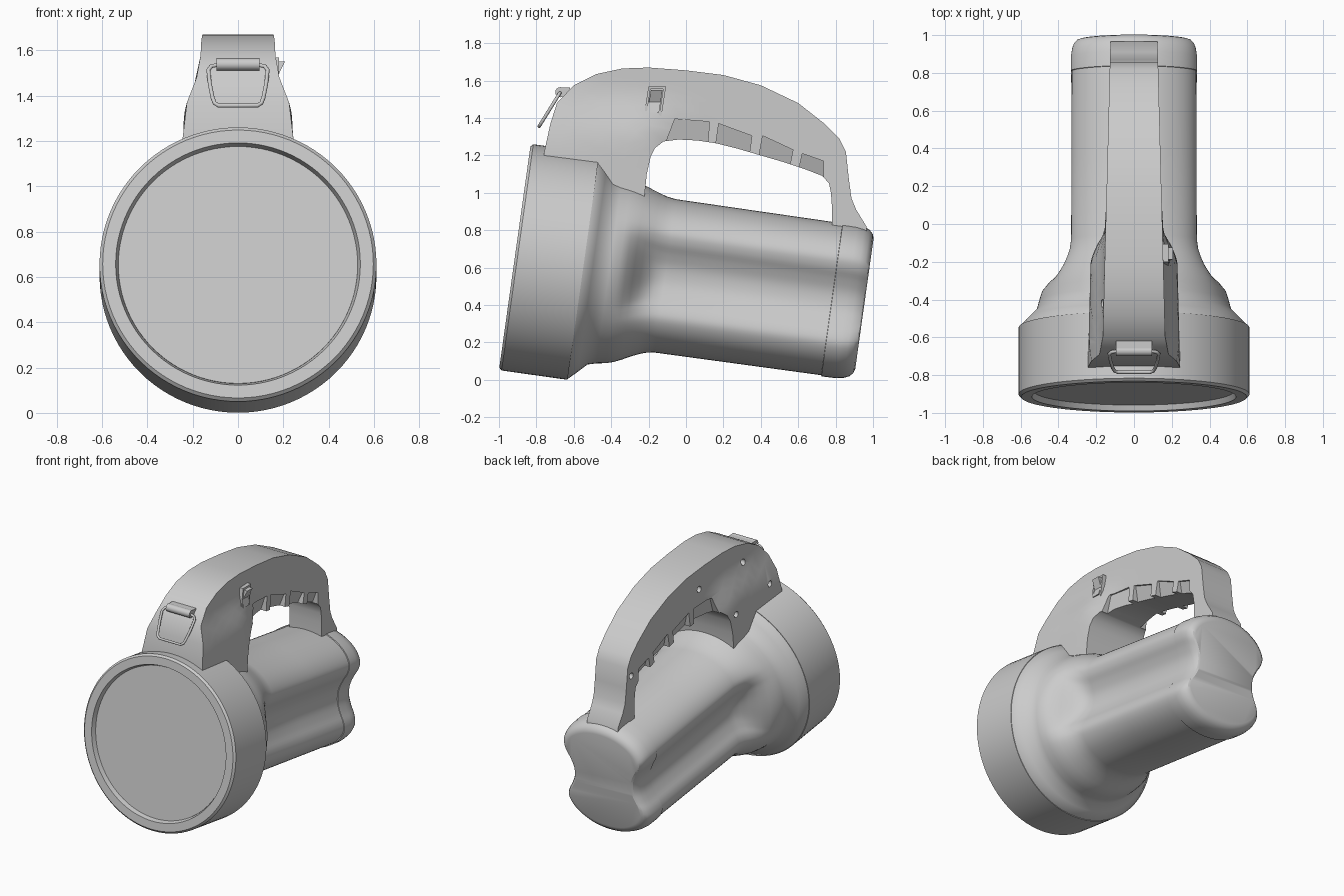
import bpy, bmesh
from math import sin, cos, pi, radians
from mathutils import Vector, Matrix

if "Cube" in bpy.data.objects:
    bpy.data.objects.remove(bpy.data.objects["Cube"])

# Tilted lamp axis: x stays x, u is "up" across the axis, s runs along it
ORG, AX, UP = Vector((0, -0.915, 0.657)), Vector((0, 0.990, -0.139)), Vector((0, 0.139, 0.990))


def P(x, u, s):
    return ORG + Vector((x, 0, 0)) + UP * u + AX * s


def finish(name, bm, angle=35):
    bmesh.ops.recalc_face_normals(bm, faces=bm.faces)
    me = bpy.data.meshes.new(name)
    bm.to_mesh(me)
    bm.free()
    ob = bpy.data.objects.new(name, me)
    bpy.context.collection.objects.link(ob)
    activate(ob)
    bpy.ops.object.shade_smooth_by_angle(angle=radians(angle))
    return ob


def activate(ob):
    bpy.ops.object.select_all(action='DESELECT')
    ob.select_set(True)
    bpy.context.view_layer.objects.active = ob


def loft(name, rings, angle=35):
    """Skin closed rings of points and cap both ends."""
    bm = bmesh.new()
    rows = [[bm.verts.new(p) for p in r] for r in rings]
    n = len(rows[0])
    for a, b in zip(rows, rows[1:]):
        for i in range(n):
            j = (i + 1) % n
            bm.faces.new((a[i], a[j], b[j], b[i]))
    bm.faces.new(rows[0])
    bm.faces.new(rows[-1])
    return finish(name, bm, angle)


def circle(r, s, n=96):
    return [P(r * sin(2 * pi * i / n), r * cos(2 * pi * i / n), s) for i in range(n)]


def prism(bm, yz, xa, xb):
    """Block from a yz polygon, with inner and outer x per corner."""
    a = [bm.verts.new((x, y, z)) for x, (y, z) in zip(xa, yz)]
    b = [bm.verts.new((x, y, z)) for x, (y, z) in zip(xb, yz)]
    n = len(a)
    bm.faces.new(a)
    bm.faces.new(b[::-1])
    for i in range(n):
        bm.faces.new((a[i], b[i], b[(i + 1) % n], a[(i + 1) % n]))


def step(a, b, v):
    t = max(0, min(1, (v - a) / (b - a)))
    return t * t * (3 - 2 * t)


# Lamp head with recessed front, and lens
loft("lamp_head", [circle(r, s) for s, r in
     ((0.04, 0.527), (0, 0.54), (0, 0.597), (0.014, 0.611), (0.37, 0.611))], 25)
loft("lens", [circle(0.528, 0.03), circle(0.528, 0.06)])

# Body cross-section: domed top and bottom, scooped sides
quarter = [(0, .412), (.12, .398), (.22, .357), (.29, .302), (.329, .235),
           (.322, .175), (.29, .115), (.265, .055), (.258, 0)]
half = quarter + [(x, -z) for x, z in quarter[-2::-1]]
full = [Vector(p) for p in half + [(-x, z) for x, z in half[-2:0:-1]]]
section = []
for i in range(len(full)):
    p0, p1, p2, p3 = (full[(i + k) % len(full)] for k in (-1, 0, 1, 2))
    for t in (0, .25, .5, .75):
        section.append(.5 * (2 * p1 + (p2 - p0) * t + (2 * p0 - 5 * p1 + 4 * p2 - p3) * t * t
                             + (3 * p1 - p0 - 3 * p2 + p3) * t ** 3))


def body_ring(s, r, t):
    """Blend from a circle (t=0) to the scooped section (t=1)."""
    pts = [p.normalized().lerp(p / .412, t) * r for p in section]
    return [P(p.x, p.y + .012 * t, s) for p in pts]


loft("body", [body_ring(*v) for v in
     ((.36, .607, 0), (.37, .607, 0), (.42, .56, 0), (.465, .515, 0), (.51, .503, 0), (.56, .495, .04),
      (.60, .485, .17), (.64, .470, .4), (.68, .452, .66), (.72, .436, .85), (.76, .422, .96),
      (.81, .414, 1), (1.25, .412, 1), (1.72, .410, 1))], 50)
loft("rear_cap", [body_ring(s, r, 1) for s, r in
     ((1.71, .408), (1.712, .416), (1.79, .415), (1.83, .408), (1.86, .395), (1.879, .375), (1.886, .352))], 28)

# Handle: paired outer and inner side-view points
outer = [(-.76, 1.10), (-.76, 1.21), (-.725, 1.37), (-.69, 1.48), (-.60, 1.575), (-.48, 1.635), (-.34, 1.665),
         (-.2, 1.67), (0, 1.655), (.2, 1.63), (.4, 1.575), (.6, 1.48), (.74, 1.37), (.82, 1.29), (.855, 1.22),
         (.87, 1.08), (.885, .97), (.91, .91), (.965, .82), (.965, .76)]
inner = [(-.23, .86), (-.22, 1.0), (-.21, 1.10), (-.19, 1.19), (-.165, 1.24), (-.12, 1.275), (-.04, 1.285),
         (.06, 1.28), (.16, 1.265), (.28, 1.235), (.40, 1.20), (.52, 1.165), (.64, 1.125), (.73, 1.09),
         (.765, 1.05), (.775, 1.0), (.78, .93), (.78, .86), (.78, .80), (.78, .74)]


def half_width(y, z):
    flare = .075 * step(1.56, 1.28, z) * step(.02, -.22, y)
    return .168 - .026 * (y + .7) + flare


rings, ROWS = [], 8
for k, (o, i) in enumerate(zip(outer, inner)):
    line = [Vector(o).lerp(Vector(i), j / ROWS) for j in range(ROWS + 1)]
    rings.append([(half_width(*p), *p) for p in line] + [(-half_width(*p), *p) for p in line[::-1]])
handle = loft("handle", rings, 35)

# Finger pockets on both sides and screw holes on the left
bm = bmesh.new()
pockets = [((-.115, 1.25), (.115, 1.235), (.125, 1.38), (-.06, 1.395)),
           ((.155, 1.23), (.335, 1.18), (.352, 1.305), (.175, 1.37)),
           ((.385, 1.17), (.55, 1.12), (.572, 1.23), (.41, 1.305)),
           ((.60, 1.11), (.735, 1.05), (.735, 1.17), (.622, 1.21))]
for quad in pockets:
    for side in (1, -1):
        w = [half_width(*p) for p in quad]
        prism(bm, quad, [side * (a - d) for a, d in zip(w, (.055, .055, .014, .014))], [side * .32] * 4)
for y, z in ((-.25, 1.22), (-.42, 1.52), (-.63, 1.30), (.06, 1.50), (.815, 1.15)):
    disc = [(y + .022 * cos(pi * i / 8), z + .022 * sin(pi * i / 8)) for i in range(16)]
    prism(bm, disc, [-.32] * 16, [-half_width(y, z) + .04] * 16)
cutter = finish("handle_cutter", bm)
cutter.hide_render = True
mod = handle.modifiers.new("cuts", 'BOOLEAN')
mod.operation, mod.solver, mod.object = 'DIFFERENCE', 'EXACT', cutter
activate(handle)
bpy.ops.object.modifier_apply(modifier=mod.name)
bpy.data.objects.remove(cutter)
bpy.ops.object.shade_smooth_by_angle(angle=radians(35))

# Rocker switch on the right side: frame bars and a V-shaped rocker
bm = bmesh.new()


def frame_pt(a, b):
    return (-.166 + .047 * a + .012 * b, 1.49 + .078 * b)


def bar(a0, a1, b0, b1, low, high):
    quad = [frame_pt(a0, b0), frame_pt(a1, b0), frame_pt(a1, b1), frame_pt(a0, b1)]
    prism(bm, quad, [.14] * 4, [low, low, high, high])


for e in (1, -1):
    bar(e, e * .72, -1, 1, .182, .182)
    bar(-.72, .72, e * .82, e, .182, .182)
bar(-.66, .66, -.78, -.05, .19, .176)
bar(-.66, .66, -.05, .78, .176, .207)
finish("switch", bm)

# Ring holder at the front of the handle
bm = bmesh.new()
bmesh.ops.create_cone(bm, cap_ends=True, segments=24, radius1=.027, radius2=.027, depth=.19,
                      matrix=Matrix.Translation((0, -.672, 1.538)) @ Matrix.Rotation(pi / 2, 4, 'Y'))
prism(bm, [(-.67, 1.515), (-.62, 1.515), (-.62, 1.562), (-.67, 1.562)], [-.095] * 4, [.095] * 4)
finish("ring_holder", bm)

# Wire carrying ring
side = [(.08, 1.537), (.118, 1.53), (.131, 1.512), (.124, 1.45), (.112, 1.39), (.103, 1.367), (.085, 1.356)]
path = side + [(-x, z) for x, z in side[::-1]]
cu = bpy.data.curves.new("carry_ring", 'CURVE')
cu.dimensions, cu.bevel_depth, cu.bevel_resolution = '3D', .009, 3
sp = cu.splines.new('POLY')
sp.points.add(len(path) - 1)
for p, (x, z) in zip(sp.points, path):
    p.co = (x, -.672 - (1.538 - z) * .62, z, 1)
sp.use_cyclic_u = True
ring = bpy.data.objects.new("carry_ring", cu)
bpy.context.collection.objects.link(ring)
activate(ring)
bpy.ops.object.convert(target='MESH')
bpy.ops.object.shade_smooth_by_angle(angle=radians(50))
